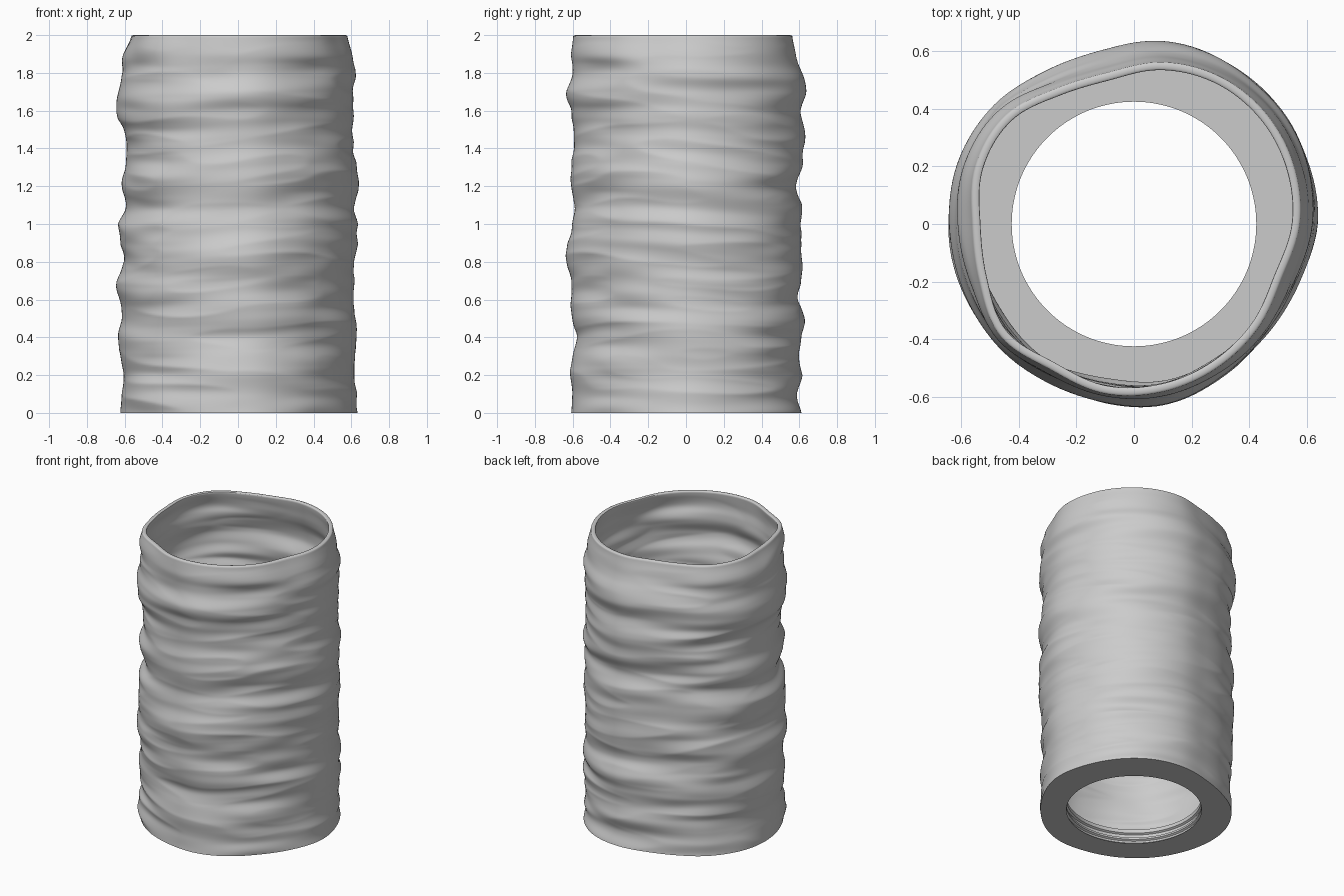
import bpy
import bmesh
from math import sin, cos, pi, radians
from mathutils import Vector, noise

if "Cube" in bpy.data.objects:
    bpy.data.objects.remove(bpy.data.objects["Cube"], do_unlink=True)

SEGMENTS = 160      # divisions around the sleeve
ROWS = 240          # divisions up the outside
WALL = 0.028        # thickness of the wrinkled wall
LIP = 0.006         # height of the rounded lip
FLOOR = 0.1         # thickness of the bottom ring
BORE = 0.425        # radius of the hole in the bottom ring

# Radius in hundredths at every tenth of height, on each of the four sides
SIDES = [
    [63.5, 63, 61, 61.5, 63, 62, 61, 61, 61, 63.5, 63.5, 61.5, 63.5, 63, 61, 60.5, 61, 61, 61.5, 60.5, 57.5],
    [59.5, 58, 61, 59, 60, 62, 59, 60, 61, 60, 60, 61, 58, 61, 61, 62, 60, 63, 60.5, 57.5, 55],
    [62, 61.5, 60.5, 62.5, 63, 61.5, 62.5, 64.5, 61, 62, 63, 59, 61.5, 60, 59, 61, 64.5, 63, 61, 60.5, 56],
    [60.5, 60.5, 61, 60, 57.5, 60, 61, 61, 63.5, 62, 60, 58.5, 61, 61, 59, 60, 60.5, 63, 60, 60.5, 59.6],
]
# Lobed outlines of the rim and the body in hundredths, every twenty degrees
RIM = [57.5, 59.2, 60.2, 60, 58, 54.3, 55, 58.8, 58.7, 56, 57, 60.3, 57.8, 59.2, 58.5, 57.3, 56, 54.5]
BODY = [64.5, 65.7, 66.5, 66, 64.5, 61.7, 62, 64.3, 65, 64.5, 64.3, 64, 62.5, 62, 62.8, 61.5, 60.7, 61.8]


def spline(values, t, loop=False):
    """Smooth curve through evenly spaced values."""
    n = len(values)
    i = int(t // 1)
    f = t - i
    pick = (lambda k: values[k % n]) if loop else (lambda k: values[min(max(k, 0), n - 1)])
    a, b, c, d = (pick(i + k) for k in (-1, 0, 1, 2))
    return b + 0.5 * f * (c - a + f * (2 * a - 5 * b + 4 * c - d + f * (3 * (b - c) + d - a)))


def between_sides(values, angle):
    """Ease between the four side values around the sleeve."""
    t = angle / (pi / 2)
    i = int(t)
    f = t - i
    f = f * f * (3 - 2 * f)
    return values[i % 4] * (1 - f) + values[(i + 1) % 4] * f


def lobes(outline, angle):
    """How far an outline bulges from the blend of its four sides."""
    around = lambda a: spline(outline, a / radians(20), True) / 100
    return around(angle) - between_sides([around(k * pi / 2) for k in range(4)], angle)


def wrinkled_radius(angle, z):
    """Radius of the outer cloth-like surface."""
    tilt = z + 0.025 * sin(2 * angle) * sin(pi * z / 2)
    r = between_sides([spline(s, tilt * 10) / 100 for s in SIDES], angle)
    # body outline turning into the rim outline
    top = max(0, (z - 1.75) / 0.25)
    r += (1 - top) * lobes(BODY, angle) + top * lobes(RIM, angle)
    # long horizontal folds with sharp crests
    c, s = cos(angle), sin(angle)
    folds = 0.018 * noise.noise(Vector((c * 1.2, s * 1.2, tilt * 6)))
    folds += 0.012 * noise.noise(Vector((c * 1.4, s * 1.4 + 4, tilt * 13)))
    folds += 0.018 * (0.2 - abs(noise.noise(Vector((c + 7, s, tilt * 9)))))
    fade = min(1, (2 - z) / 0.15)
    return r + folds * fade * (0.5 + 0.5 * sin(2 * angle) ** 2)


def wall_ring(z, inset):
    return lambda a: (wrinkled_radius(a, z) - inset, z)


def round_ring(radius, z):
    return lambda a: (radius, z)


# Outer wall, rounded lip, inner wall, floor ring and grooved bore in one loop
lip_base = 2 - LIP
rings = [wall_ring(lip_base * i / ROWS, 0) for i in range(ROWS)]
for i in range(7):
    t = pi * i / 6
    rings.append(wall_ring(lip_base + LIP * sin(t), WALL / 2 * (1 - cos(t))))
inner_rows = ROWS - 20
for i in range(1, inner_rows + 1):
    rings.append(wall_ring(lip_base - (lip_base - FLOOR) * i / inner_rows, WALL))
groove = [(0, 1), (0, 0.75), (0.012, 0.68), (0.012, 0.5), (0, 0.43), (0, 0.3), (0.012, 0.23), (0.012, 0.1), (0, 0)]
rings += [round_ring(BORE + depth, FLOOR * h) for depth, h in groove]

bm = bmesh.new()
loops = []
for ring in rings:
    loop = []
    for k in range(SEGMENTS):
        a = 2 * pi * k / SEGMENTS
        r, z = ring(a)
        loop.append(bm.verts.new((r * cos(a), r * sin(a), z)))
    loops.append(loop)
for i, low in enumerate(loops):
    high = loops[(i + 1) % len(loops)]
    for k in range(SEGMENTS):
        n = (k + 1) % SEGMENTS
        bm.faces.new((low[k], low[n], high[n], high[k]))
bmesh.ops.recalc_face_normals(bm, faces=bm.faces)

mesh = bpy.data.meshes.new("wrinkled_sleeve")
bm.to_mesh(mesh)
bm.free()
sleeve = bpy.data.objects.new("wrinkled_sleeve", mesh)
bpy.context.collection.objects.link(sleeve)

# Plain grey finish
grey = bpy.data.materials.new("plain_grey")
grey.use_nodes = True
colour = (0.6, 0.6, 0.6, 1)
grey.diffuse_color = colour
grey.node_tree.nodes["Principled BSDF"].inputs["Base Color"].default_value = colour
mesh.materials.append(grey)

bpy.ops.object.select_all(action="DESELECT")
sleeve.select_set(True)
bpy.context.view_layer.objects.active = sleeve
bpy.ops.object.shade_smooth_by_angle(angle=radians(40))
